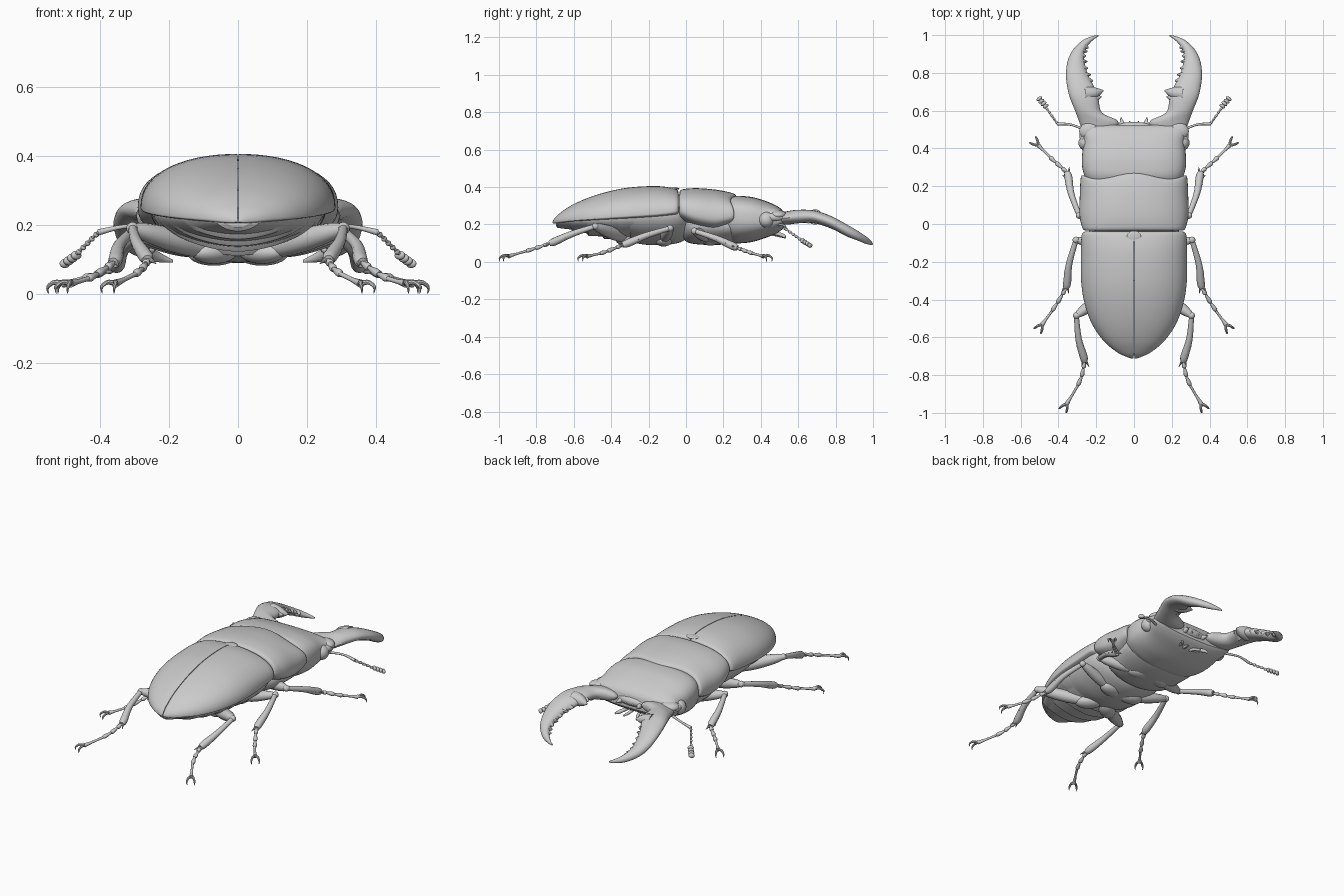
import bpy, bmesh, math
from mathutils import Vector, Matrix

if "Cube" in bpy.data.objects:
    bpy.data.objects.remove(bpy.data.objects["Cube"])


def finish(name, bm, mirror=False, angle=40):
    bmesh.ops.recalc_face_normals(bm, faces=bm.faces[:])
    me = bpy.data.meshes.new(name)
    bm.to_mesh(me)
    bm.free()
    ob = bpy.data.objects.new(name, me)
    bpy.context.collection.objects.link(ob)
    if mirror:
        ob.modifiers.new("mirror", 'MIRROR').use_mirror_merge = False
    bpy.ops.object.select_all(action='DESELECT')
    ob.select_set(True)
    bpy.context.view_layer.objects.active = ob
    bpy.ops.object.shade_smooth_by_angle(angle=math.radians(angle))
    return ob


def spline(rows, steps):
    """Catmull-Rom through rows of numbers."""
    if steps < 2:
        return [tuple(r) for r in rows]
    out, last = [], len(rows) - 1
    for i in range(last):
        a, b, c, d = (rows[max(0, min(last, i + k))] for k in (-1, 0, 1, 2))
        for s in range(steps):
            t = s / steps
            out.append(tuple(
                q + .5 * t * (r - p + t * (2*p - 5*q + 4*r - u + t * (3*(q - r) + u - p)))
                for p, q, r, u in zip(a, b, c, d)))
    return out + [tuple(rows[-1])]


def skin(bm, rings):
    vs = [[bm.verts.new(p) for p in r] for r in rings]
    n = len(vs[0])
    for a, b in zip(vs, vs[1:]):
        for i in range(n):
            bm.faces.new((a[i], a[(i + 1) % n], b[(i + 1) % n], b[i]))
    bm.faces.new(vs[0])
    bm.faces.new(vs[-1])


def shell(name, secs, top=2.5, bot=2.0, half=False, steps=5, bend=None, angle=40):
    """Body shell; each section is y, half width, edge z, top z, bottom z."""
    bm, rings = bmesh.new(), []
    n = 32 if half else 56
    for y, w, ze, zt, zb in spline(secs, steps):
        ring = []
        for i in range(n + 1 if half else n):
            a = math.pi * (i / n - .5) if half else math.tau * i / n
            c, s = math.cos(a), math.sin(a)
            e = 2 / (top if s > 0 else bot)
            x = math.copysign(abs(c) ** e, c) * w
            if half:
                x = .002 + max(x, 0) * (1 - .002 / w)
            z = ze + ((zt - ze) if s > 0 else (zb - ze)) * abs(s) ** e
            ring.append((x, y + (bend(x, y) if bend else 0), z))
        rings.append(ring)
    skin(bm, rings)
    return finish(name, bm, half, angle)


def tube(bm, rows, steps=4, n=12):
    """Round limb; each row is x, y, z, radius."""
    pts = spline(rows, steps)
    rings = []
    for i, p in enumerate(pts):
        t = Vector(pts[min(i + 1, len(pts) - 1)][:3]) - Vector(pts[max(i - 1, 0)][:3])
        u = t.cross(Vector((0, 0, 1))).normalized()
        v = u.cross(t).normalized()
        rings.append([Vector(p[:3]) + p[3] * (u * math.cos(k * math.tau / n) + v * math.sin(k * math.tau / n))
                      for k in range(n)])
    skin(bm, rings)


def ball(bm, loc, size, rot=0):
    bmesh.ops.create_uvsphere(bm, u_segments=24, v_segments=14, radius=1,
                              matrix=Matrix.Translation(loc) @ Matrix.Rotation(rot, 4, 'Z') @ Matrix.Diagonal((*size, 1)))


# wing cases, with a thin seam between the two halves
shell("wing_case", [(-.04, .26, .28, .375, .25), (-.06, .277, .27, .391, .245), (-.15, .281, .258, .405, .235),
                    (-.3, .28, .246, .398, .228), (-.42, .262, .238, .375, .222), (-.53, .222, .23, .34, .216),
                    (-.62, .16, .223, .298, .21), (-.68, .088, .218, .256, .206), (-.705, .035, .214, .23, .205),
                    (-.713, .01, .212, .215, .208)], top=2.15, bot=3, half=True)
bm = bmesh.new()
ball(bm, (0, -.066, .391), (.037, .03, .007))
finish("scutellum", bm)

# underside of the rear body: middle thorax and stepped belly plates
shell("middle_thorax", [(.01, .2, .25, .34, .13), (-.03, .235, .25, .365, .105), (-.1, .255, .25, .31, .092),
                        (-.22, .255, .25, .3, .092), (-.3, .245, .24, .3, .11)], bot=1.8)
plates = []
for i in range(5):
    for t, lip in ((.02, .0), (.9, .012), (1, .003)):
        k = (i + t) / 5
        w = .25 * math.sqrt(max(.02, 1 - (.15 + .84 * k) ** 2.6))
        plates.append((-.28 - .415 * k, w, .235 - .02 * k, .25 - .03 * k, .118 + .078 * k ** 1.6 - lip))
shell("belly_plates", plates, bot=1.7, steps=1, angle=25)

# front thorax: top shield and underside
def shield_edge(x, y):
    k = max(0, (y - .1) / .16)
    r = abs(x) / .28
    return k * (.016 * math.cos(min(r, 1.1) * 4.4) - .01 + .016 * r ** 6)
shell("thorax_shield", [(-.034, .25, .285, .365, .23), (-.024, .272, .278, .386, .215), (.05, .289, .255, .394, .18),
                        (.15, .287, .24, .387, .16), (.22, .284, .245, .374, .175), (.255, .278, .25, .362, .19),
                        (.264, .262, .25, .35, .2)], top=2.3, bot=2.6, bend=shield_edge)
shell("thorax_underside", [(-.015, .16, .2, .25, .12), (.03, .23, .2, .25, .098), (.15, .24, .2, .25, .09),
                           (.25, .24, .2, .25, .1), (.29, .2, .2, .25, .12)], bot=2.1)

# head, brow lobes, eyes and mouth
shell("head", [(.21, .24, .24, .33, .12), (.255, .262, .235, .35, .1), (.3, .274, .23, .352, .1),
               (.36, .275, .225, .345, .108), (.43, .268, .22, .324, .13), (.48, .276, .225, .302, .15),
               (.51, .274, .228, .282, .17), (.524, .25, .225, .262, .185)], top=3.0, bot=2.4)
bm = bmesh.new()
ball(bm, (.235, .495, .25), (.056, .045, .025), -.25)
ball(bm, (.264, .47, .238), (.024, .06, .022))
finish("brow_lobe", bm, True)
bm = bmesh.new()
ball(bm, (.254, .43, .225), (.04, .042, .042))
finish("eye", bm, True)
bm = bmesh.new()
ball(bm, (0, .51, .225), (.1, .03, .028))
for x in (-.06, -.02, .02, .06):
    h = .565 if abs(x) > .04 else .545
    tube(bm, [(x, .51, .22, .022), (x * 1.15, h, .215, .002)], 1)
finish("upper_lip", bm)
bm = bmesh.new()
tube(bm, [(.04, .43, .16, .012), (.06, .49, .15, .01), (.08, .52, .14, .01), (.1, .53, .13, .005)])
tube(bm, [(.02, .44, .155, .01), (.03, .5, .14, .008), (.045, .53, .13, .005)])
finish("mouth_feeler", bm, True)

# jaws: outer x, y, inner x, y, centre z, half thickness
jaw = [(.27, .49, .1, .49, .23, .03), (.29, .54, .085, .545, .235, .036), (.312, .6, .17, .59, .242, .036),
       (.34, .67, .19, .67, .243, .034), (.354, .73, .215, .735, .228, .034), (.36, .79, .244, .79, .205, .033),
       (.352, .86, .263, .86, .168, .032), (.325, .92, .262, .915, .14, .026), (.275, .97, .24, .95, .117, .02),
       (.225, .993, .212, .978, .103, .012), (.188, 1, .188, .994, .095, .004)]
bm, rings = bmesh.new(), []
for ox, oy, ix, iy, z, h in spline(jaw, 5):
    mx, my = (ox + ix) / 2, (oy + iy) / 2
    rings.append([(mx + (ox - ix) / 2 * math.cos(a), my + (oy - iy) / 2 * math.cos(a), z + h * math.sin(a))
                  for a in (k * math.tau / 20 for k in range(20))])
skin(bm, rings)
tube(bm, [(.26, .69, .24, .042), (.205, .695, .238, .03), (.162, .707, .235, .003)], 3)
tube(bm, [(.23, .655, .24, .035), (.172, .675, .24, .003)], 1)
for i, (ox, oy, ix, iy, z, h) in enumerate(spline(jaw[4:9], 2)[1:-1]):
    d = Vector((ix - ox, iy - oy)).normalized() * (.016 if i % 2 else .011)
    tube(bm, [(ix - d.x, iy - d.y, z, .02), (ix + d.x, iy + d.y, z, .003)], 1, 8)
finish("jaw", bm, True)

# antennae with a four-leaf club
bm = bmesh.new()
tube(bm, [(.24, .49, .2, .008), (.33, .525, .195, .006), (.405, .53, .178, .009)])
for k in range(5):
    t = k / 4
    ball(bm, (.41 + .05 * t, .538 + .07 * t, .172 - .05 * t), (.007, .01, .008), -.6)
tube(bm, [(.405, .53, .178, .005), (.465, .615, .118, .005), (.5, .665, .088, .01)], 1)
for k in range(4):
    ball(bm, (.468 + .011 * k, .624 + .013 * k, .112 - .008 * k), (.017, .01, .013), -.6)
finish("antenna", bm, True)

# legs: hip, knee, ankle, mid foot, foot tip, thigh radius
legs = {
    "front": [(.08, .13, .125), (.29, .045, .165), (.355, .275, .075), (.43, .34, .05), (.505, .415, .03), .032],
    "middle": [(.08, -.12, .12), (.307, -.085, .18), (.36, -.34, .09), (.42, -.44, .05), (.485, -.53, .03), .031],
    "hind": [(.08, -.32, .125), (.305, -.485, .19), (.262, -.73, .098), (.285, -.83, .065), (.355, -.95, .03), .035],
}
for name, (hip, knee, ankle, mid, tip, r) in legs.items():
    hip, knee, ankle, mid, tip = map(Vector, (hip, knee, ankle, mid, tip))
    # thigh
    bm = bmesh.new()
    ball(bm, hip + Vector((-.01, 0, -.005)), (.075, .045, .033), (knee - hip).to_2d().angle_signed(Vector((1, 0))))
    tube(bm, [(*hip, r * .7), (*hip.lerp(knee, .4), r), (*hip.lerp(knee, .8), r * .8), (*knee, r * .45)])
    finish(name + "_thigh", bm, True)
    # shin with thorns along the outside and spurs at the ankle
    bm = bmesh.new()
    ball(bm, knee, (.018, .018, .018))
    bow = knee.lerp(ankle, .5) + Vector((.01, 0, .006))
    tube(bm, [(*knee, .013), (*bow, .017), (*knee.lerp(ankle, .88), .021), (*ankle, .015)])
    along = (ankle - knee).normalized()
    for t in ((.45, .65, .85) if name == "front" else (.6,)):
        p = knee.lerp(ankle, t) + Vector((.01, 0, 0))
        tube(bm, [(*p, .01), (*(p + along * .02 + Vector((.018, 0, 0))), .001)], 1, 8)
    for sx in (-1, 1):
        p = ankle + Vector((sx * .01, 0, 0))
        tube(bm, [(*p, .007), (*(p + along * .03 + Vector((sx * .01, 0, 0))), .001)], 1, 8)
    finish(name + "_shin", bm, True)
    # foot of four beads ending in a pair of hooked claws
    bm = bmesh.new()
    path = [Vector(p) for p in spline([ankle, mid, tip], 5)]
    for i in range(0, 6, 2):
        a, b = path[i], path[i + 2]
        tube(bm, [(*a, .006), (*a.lerp(b, .75), .012), (*b, .007)], 3, 10)
    tube(bm, [(*path[6], .007), (*path[8], .007), (*tip, .012)], 3, 10)
    d = (tip - mid).normalized()
    d.z = 0
    side = Vector((-d.y, d.x, 0))
    for s in (-1, 1):
        q = [tip, tip + d * .022 + side * s * .014 + Vector((0, 0, .004)),
             tip + d * .043 + side * s * .022 - Vector((0, 0, .01)), tip + d * .042 + side * s * .02 - Vector((0, 0, .029))]
        tube(bm, [(*p, w) for p, w in zip(q, (.008, .007, .005, .001))], 4, 8)
    finish(name + "_foot", bm, True)
